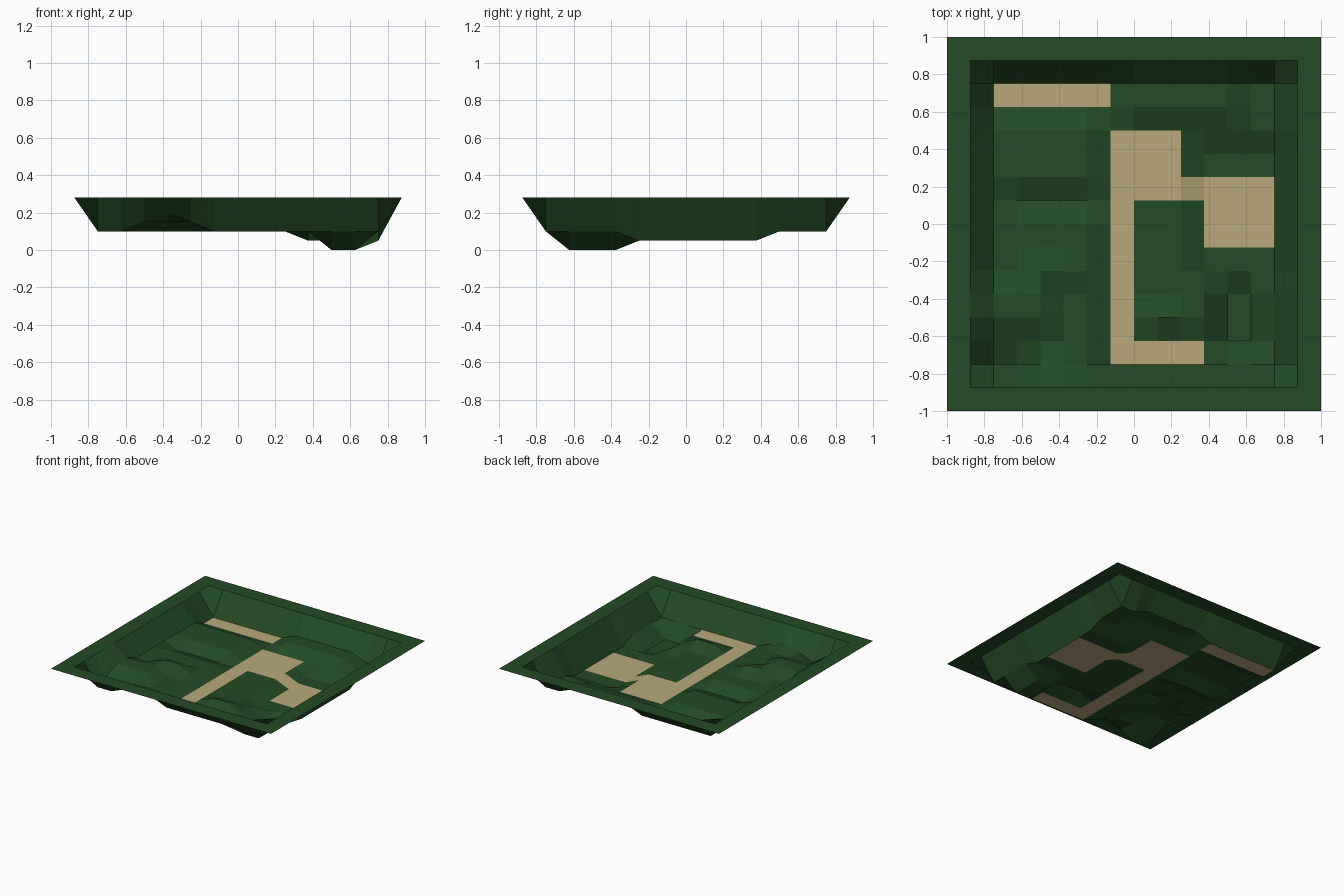
import bpy
import bmesh

if "Cube" in bpy.data.objects:
    bpy.data.objects.remove(bpy.data.objects["Cube"])

CELLS = 16
CELL = 2 / CELLS
STEP = 0.05
RIM = 0.28


def make_material(name, colour):
    mat = bpy.data.materials.new(name)
    mat.use_nodes = True
    mat.diffuse_color = colour
    bsdf = mat.node_tree.nodes["Principled BSDF"]
    bsdf.inputs["Base Color"].default_value = colour
    bsdf.inputs["Roughness"].default_value = 0.9
    return mat


grass = make_material("grass_green", (0.017, 0.072, 0.018, 1))
sand = make_material("path_tan", (0.49, 0.395, 0.205, 1))

# Raised and sunken patches: first and last grid point, then level in steps
patches = [
    ((2, 2), (14, 14), 2),   # basin floor
    ((2, 3), (6, 12), 3),    # west terrace
    ((3, 9), (6, 9), 2),     # gully across the terrace
    ((2, 4), (4, 5), 4),     # south-west hill
    ((4, 6), (5, 6), 4),     # hill spur
    ((4, 2), (6, 2), 3),     # front knoll
    ((5, 2), (5, 2), 4),     # knoll peak
    ((8, 13), (12, 14), 3),  # back bank
    ((9, 4), (10, 4), 3),    # small mound
    ((11, 6), (14, 11), 1),  # low lawn
    ((12, 3), (13, 5), 0),   # pit
]

# Path areas as cell ranges: first cell, then end cell (exclusive)
paths = [
    ((2, 13), (7, 14)),      # back lane
    ((7, 9), (10, 12)),      # square
    ((7, 2), (8, 9)),        # main lane
    ((8, 2), (11, 3)),       # front lane
    ((10, 9), (11, 10)),     # ramp
    ((11, 7), (14, 10)),     # low yard
]


def height(i, j):
    z = RIM
    for (a, b), (c, d), level in patches:
        if a <= i <= c and b <= j <= d:
            z = level * STEP
    return z


def is_path(i, j):
    return any(a <= i < c and b <= j < d for (a, b), (c, d) in paths)


# One continuous sheet: flat rim, sloped walls and basin floor
bm = bmesh.new()
points = {}
for i in range(CELLS + 1):
    for j in range(CELLS + 1):
        points[i, j] = bm.verts.new((i * CELL - 1, j * CELL - 1, height(i, j)))
for i in range(CELLS):
    for j in range(CELLS):
        corners = [(i, j), (i + 1, j), (i + 1, j + 1), (i, j + 1)]
        face = bm.faces.new([points[c] for c in corners])
        face.material_index = int(is_path(i, j))

mesh = bpy.data.meshes.new("terrain_basin")
bm.to_mesh(mesh)
bm.free()
mesh.materials.append(grass)
mesh.materials.append(sand)
terrain = bpy.data.objects.new("terrain_basin", mesh)
bpy.context.collection.objects.link(terrain)
